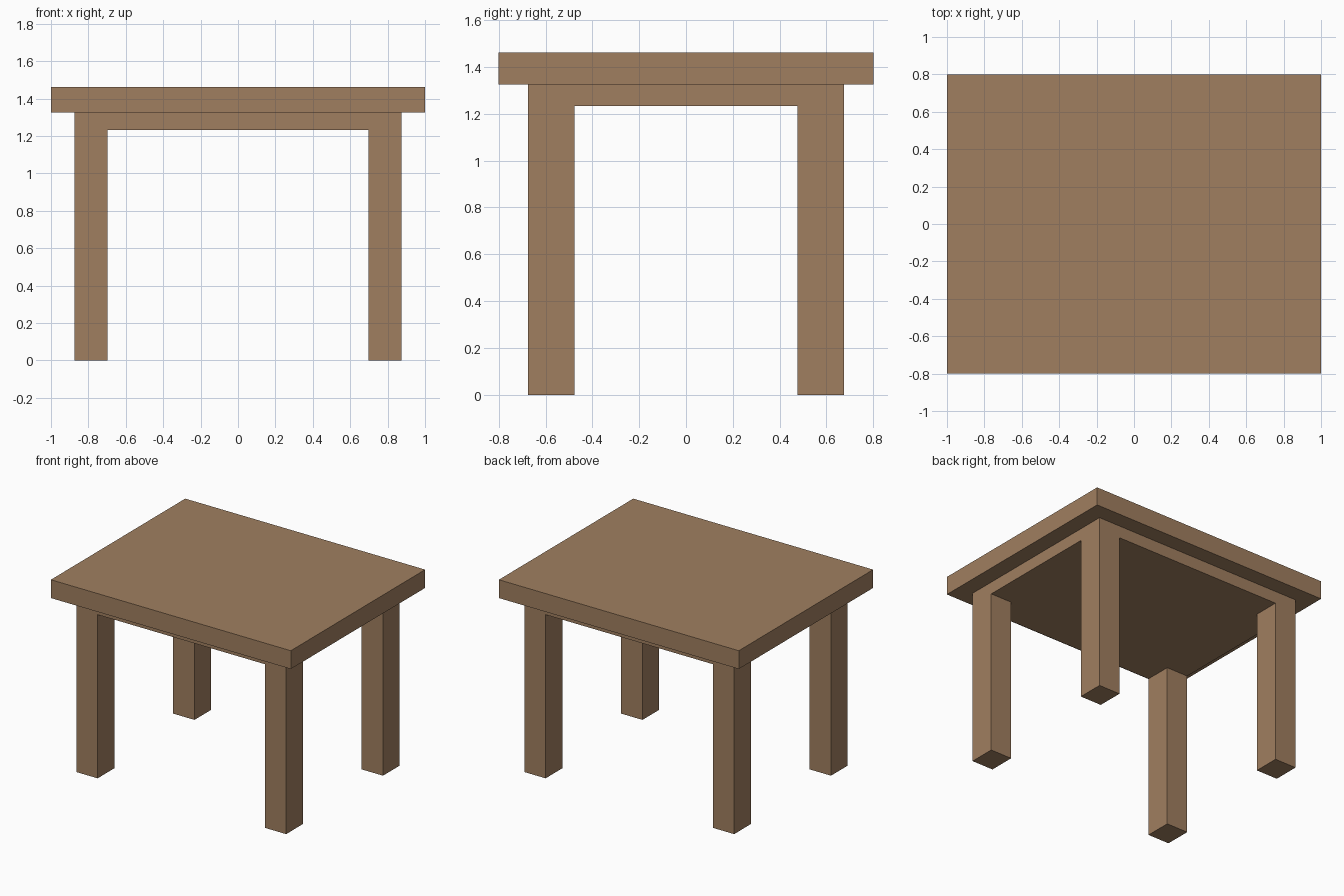
import bpy
import bmesh

if "Cube" in bpy.data.objects:
    bpy.data.objects.remove(bpy.data.objects["Cube"])

# Main dimensions
TOP_X, TOP_Y = 1.0, 0.8            # half size of the tabletop
OUT_X, OUT_Y = 0.875, 0.676        # outer edges of legs and apron
IN_X, IN_Y = 0.697, 0.477          # inner edges of the legs
Z_APRON, Z_TOP, Z_MAX = 1.233, 1.325, 1.463

wood = bpy.data.materials.new("brown_wood")
wood.diffuse_color = (0.352, 0.212, 0.117, 1.0)
wood.use_nodes = True
wood.node_tree.nodes["Principled BSDF"].inputs["Base Color"].default_value = wood.diffuse_color


def add_object(name, bm):
    bmesh.ops.recalc_face_normals(bm, faces=bm.faces)
    mesh = bpy.data.meshes.new(name)
    bm.to_mesh(mesh)
    bm.free()
    mesh.materials.append(wood)
    obj = bpy.data.objects.new(name, mesh)
    bpy.context.collection.objects.link(obj)


def extrude_z(bm, faces, dz):
    geom = bmesh.ops.extrude_face_region(bm, geom=faces)["geom"]
    verts = [g for g in geom if isinstance(g, bmesh.types.BMVert)]
    bmesh.ops.translate(bm, verts=verts, vec=(0, 0, dz))


# Tabletop: one overhanging slab
bm = bmesh.new()
bmesh.ops.create_cube(bm, size=1)
bmesh.ops.scale(bm, vec=(2 * TOP_X, 2 * TOP_Y, Z_MAX - Z_TOP), verts=bm.verts)
bmesh.ops.translate(bm, vec=(0, 0, (Z_MAX + Z_TOP) / 2), verts=bm.verts)
add_object("tabletop", bm)

# Base: solid apron slab on a 3 x 3 grid, legs extruded from its corner cells
bm = bmesh.new()
xs, ys = (-OUT_X, -IN_X, IN_X, OUT_X), (-OUT_Y, -IN_Y, IN_Y, OUT_Y)
grid = [[bm.verts.new((x, y, Z_TOP)) for y in ys] for x in xs]
for i in range(3):
    for j in range(3):
        bm.faces.new((grid[i][j], grid[i + 1][j], grid[i + 1][j + 1], grid[i][j + 1]))
top_faces = list(bm.faces)
dup = bmesh.ops.extrude_face_region(bm, geom=top_faces, use_keep_orig=True)["geom"]
lower = [g for g in dup if isinstance(g, bmesh.types.BMVert)]
bmesh.ops.translate(bm, verts=lower, vec=(0, 0, Z_APRON - Z_TOP))

corners = []
for f in bm.faces:
    c = f.calc_center_median()
    if abs(c.z - Z_APRON) < 1e-4 and abs(c.x) > IN_X and abs(c.y) > IN_Y:
        corners.append(f)
extrude_z(bm, corners, -Z_APRON)
add_object("apron_and_legs", bm)
